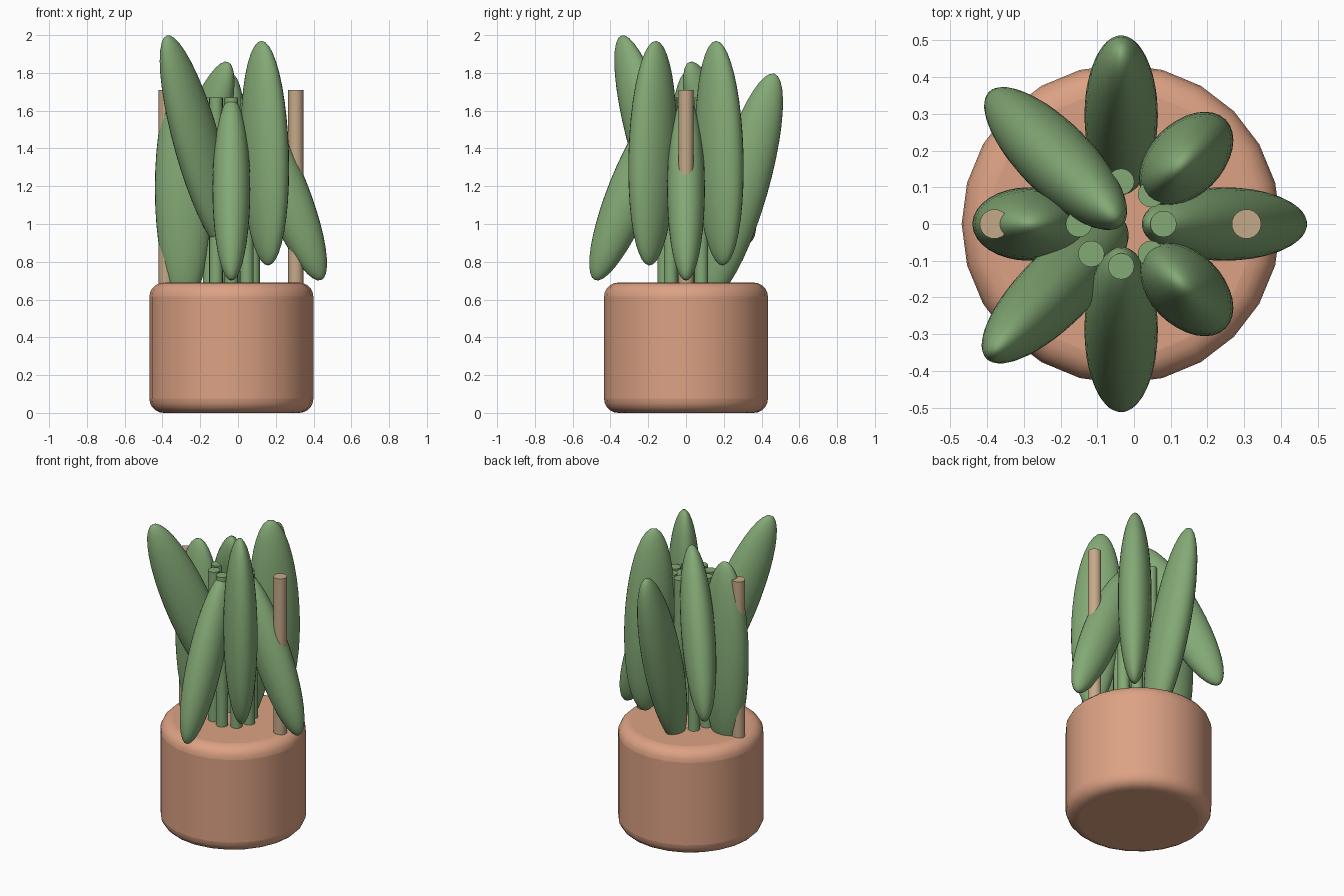
import bpy
from math import radians, sin, cos

if "Cube" in bpy.data.objects:
    bpy.data.objects.remove(bpy.data.objects["Cube"])

CX = -0.035      # plant and pot axis
POT_H = 0.69


def material(name, rgb):
    m = bpy.data.materials.new(name)
    m.diffuse_color = (*rgb, 1)
    m.use_nodes = True
    m.node_tree.nodes["Principled BSDF"].inputs["Base Color"].default_value = m.diffuse_color
    return m


clay = material("clay", (0.72, 0.36, 0.23))
green = material("leaf_green", (0.23, 0.40, 0.18))
wood = material("wood", (0.56, 0.40, 0.25))


def finish(name, mat):
    o = bpy.context.object
    o.name = name
    o.data.materials.append(mat)
    return o


def rod(name, x, y, r, z0, z1, mat, sides=24):
    bpy.ops.mesh.primitive_cylinder_add(vertices=sides, radius=r, depth=z1 - z0,
                                        location=(x, y, (z0 + z1) / 2))
    o = finish(name, mat)
    bpy.ops.object.shade_smooth_by_angle(angle=radians(40))
    return o


# Pot: solid drum with rounded rims
pot = rod("pot", CX, 0, 0.434, 0, POT_H, clay)
bev = pot.modifiers.new("rounded_rims", 'BEVEL')
bev.width = 0.075
bev.segments = 5
bev.limit_method = 'ANGLE'
bev.angle_limit = radians(40)

# Two support stakes
for side, x in (("left", -0.38), ("right", 0.306)):
    rod(f"stake_{side}", x, 0, 0.04, 0.4, 1.71, wood)

# Ring of eight stems
for i in range(8):
    a = radians(45 * i)
    rod(f"stem_{i}", CX + 0.115 * cos(a), 0.115 * sin(a), 0.036, 0.5, 1.67, green, 16)

# Leaves: azimuth, distance from axis, centre height, outward tilt,
# half width (radial), half length
leaves = [
    (0, 0.281, 1.185, -22, 0.122, 0.52),
    (45, 0.25, 1.375, -2.5, 0.15, 0.595),
    (90, 0.33, 1.20, 16, 0.14, 0.62),
    (135, 0.252, 1.38, -25.5, 0.132, 0.528),
    (180, 0.25, 1.19, 0, 0.155, 0.61),
    (225, 0.254, 1.42, 21.8, 0.14, 0.621),
    (270, 0.287, 1.185, -22, 0.122, 0.52),
    (315, 0.25, 1.375, -2.5, 0.15, 0.595),
]
for i, (az, r, z, tilt, w, l) in enumerate(leaves):
    a = radians(az)
    bpy.ops.mesh.primitive_uv_sphere_add(
        segments=32, ring_count=20, radius=1,
        location=(CX + r * cos(a), r * sin(a), z),
        rotation=(0, radians(tilt), a))
    o = finish(f"leaf_{i}", green)
    o.scale = (w, 0.1, l)
    bpy.ops.object.shade_smooth()

# Fit the back leaf to the measured depth
bpy.data.objects["leaf_2"].location.y = 0.296
